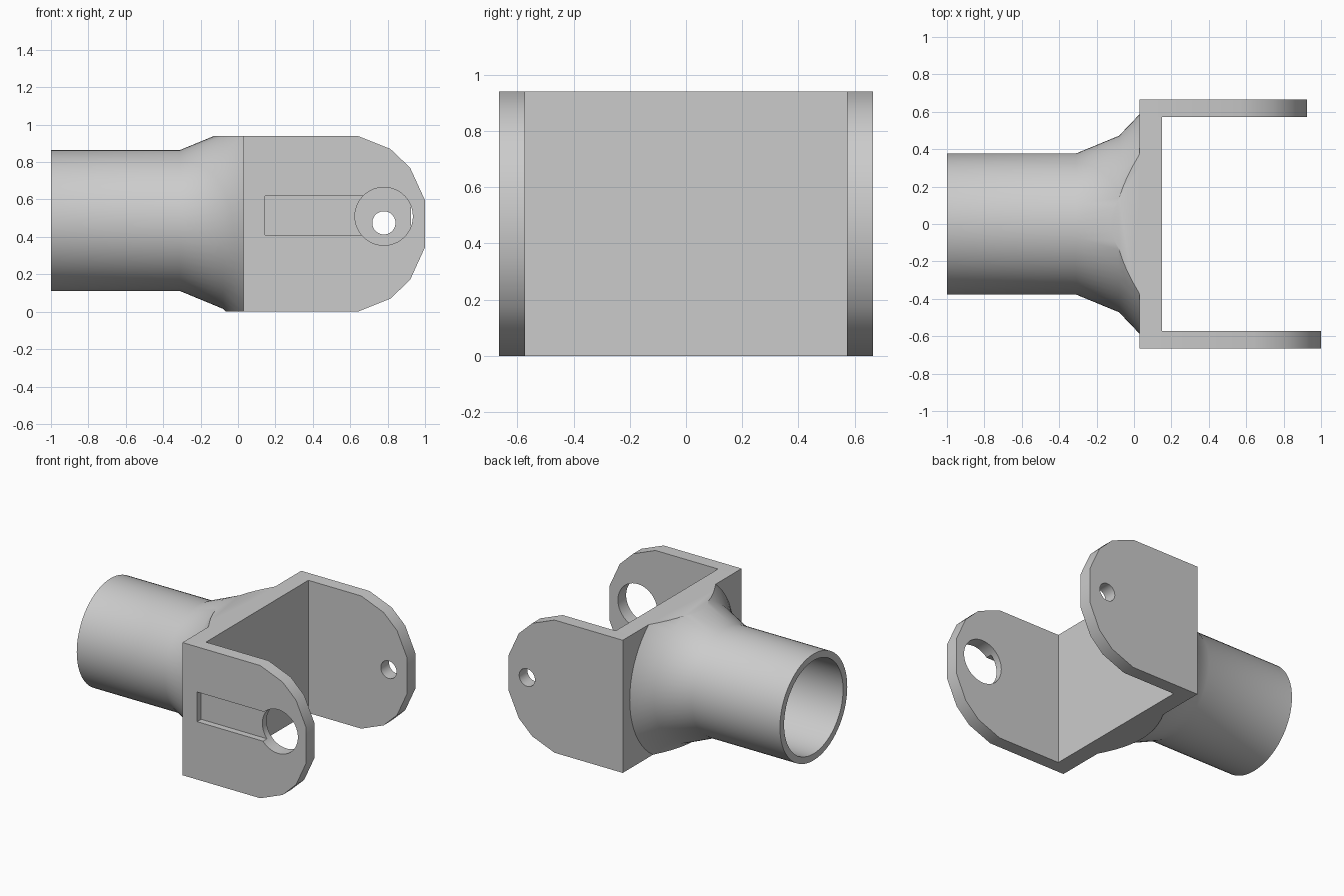
import bpy, bmesh, math
from mathutils import Vector, Matrix

if "Cube" in bpy.data.objects:
    bpy.data.objects.remove(bpy.data.objects["Cube"])

# Single grey finish
GREY = (0.6, 0.6, 0.6, 1)
grey = bpy.data.materials.new("plain_grey")
grey.use_nodes = True
grey.diffuse_color = GREY
grey.node_tree.nodes["Principled BSDF"].inputs["Base Color"].default_value = GREY

# Main dimensions
TOP, AXIS = 0.94, 0.4875
BACK, PLATE = 0.03, 0.15
OUTER, INNER = 0.665, 0.573


def make(name, bm):
    bmesh.ops.recalc_face_normals(bm, faces=bm.faces)
    mesh = bpy.data.meshes.new(name)
    bm.to_mesh(mesh)
    bm.free()
    mesh.materials.append(grey)
    ob = bpy.data.objects.new(name, mesh)
    bpy.context.collection.objects.link(ob)
    return ob


def activate(ob):
    bpy.ops.object.select_all(action='DESELECT')
    ob.select_set(True)
    bpy.context.view_layer.objects.active = ob


def smooth(ob):
    activate(ob)
    bpy.ops.object.shade_smooth_by_angle(angle=math.radians(30))


def box(name, lo, hi):
    bm = bmesh.new()
    lo, hi = Vector(lo), Vector(hi)
    bmesh.ops.create_cube(bm, size=1, matrix=Matrix.Translation((lo + hi) / 2)
                          @ Matrix.Diagonal((hi - lo).to_4d()))
    return make(name, bm)


def pin(name, x, y, z, radius):
    bm = bmesh.new()
    bmesh.ops.create_cone(bm, cap_ends=True, segments=48, radius1=radius,
                          radius2=radius, depth=0.3,
                          matrix=Matrix.Translation((x, y, z))
                          @ Matrix.Rotation(math.pi / 2, 4, 'X'))
    return make(name, bm)


def cut(ob, cutter):
    cutter.hide_render = True
    mod = ob.modifiers.new("cut", 'BOOLEAN')
    mod.operation, mod.solver, mod.object = 'DIFFERENCE', 'EXACT', cutter
    activate(ob)
    bpy.ops.object.modifier_apply(modifier=mod.name)
    bpy.data.objects.remove(cutter)


def arm(name, tip, y0, y1):
    # Half outline of the rounded end, mirrored about mid height
    half = [(tip - 0.97, TOP), (tip - 0.36, TOP), (tip - 0.185, 0.87),
            (tip - 0.08, 0.77), (tip, 0.595)]
    half[0] = (BACK, TOP)
    outline = half + [(x, TOP - z) for x, z in reversed(half)]
    bm = bmesh.new()
    face = bm.faces.new([bm.verts.new((x, y0, z)) for x, z in outline])
    ext = bmesh.ops.extrude_face_region(bm, geom=[face])
    verts = [v for v in ext["geom"] if isinstance(v, bmesh.types.BMVert)]
    bmesh.ops.translate(bm, verts=verts, vec=(0, y1 - y0, 0))
    return make(name, bm)


# Cross plate joining the two arms
box("cross_plate", (BACK, -INNER, 0), (PLATE, INNER, TOP))

# Longer front arm with large hole and shallow slot
front = arm("front_arm", 1.0, -OUTER, -INNER)
cut(front, pin("large_hole_cutter", 0.78, -0.62, 0.51, 0.155))
cut(front, box("slot_cutter", (0.145, -0.75, 0.41), (0.75, -0.62, 0.62)))
smooth(front)

# Shorter back arm with small hole
back = arm("back_arm", 0.925, INNER, OUTER)
cut(back, pin("small_hole_cutter", 0.78, 0.62, 0.475, 0.062))
smooth(back)

# Hollow tube with flared root, lathed about x
profile = [(-1, 0.377), (-0.31, 0.377), (-0.08, 0.472), (BACK, 0.587),
           (BACK, 0.33), (-1, 0.33)]
bm = bmesh.new()
N = 64
rings = []
for i in range(N):
    a = math.tau * i / N
    rings.append([bm.verts.new((x, r * math.sin(a), AXIS + r * math.cos(a)))
                  for x, r in profile])
for i in range(N):
    p, q = rings[i], rings[(i + 1) % N]
    for j in range(len(profile)):
        k = (j + 1) % len(profile)
        bm.faces.new((p[j], p[k], q[k], q[j]))

# Flare trimmed flush with the top and bottom of the plate
for z, direction in ((TOP, 1), (0, -1)):
    res = bmesh.ops.bisect_plane(bm, geom=bm.verts[:] + bm.edges[:] + bm.faces[:],
                                 plane_co=(0, 0, z), plane_no=(0, 0, direction),
                                 clear_outer=True)
    bmesh.ops.holes_fill(bm, edges=[e for e in bm.edges if e.is_boundary])
smooth(make("flared_tube", bm))
